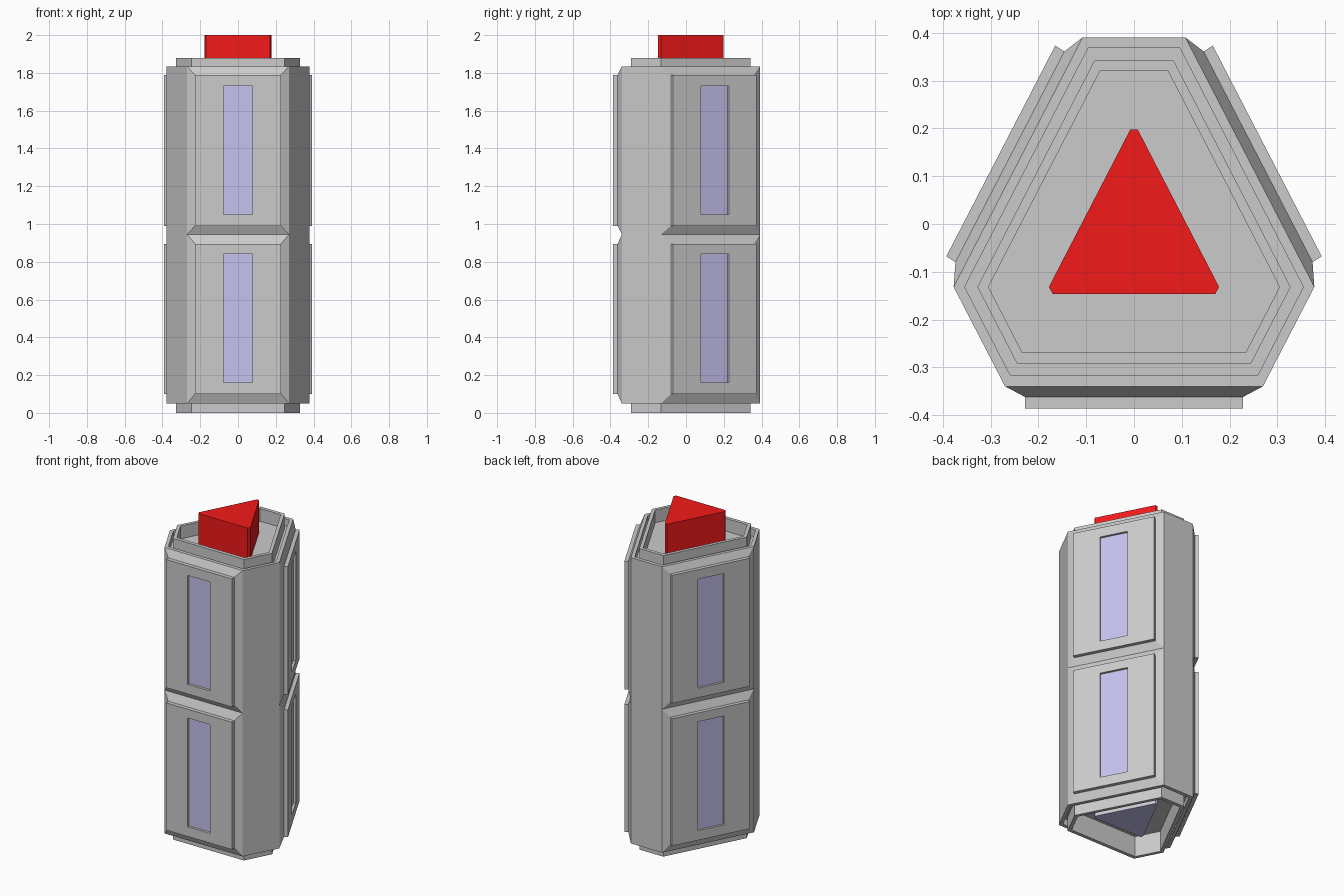
import bpy, bmesh
from math import sqrt, pi
from mathutils import Matrix, Vector

if "Cube" in bpy.data.objects:
    bpy.data.objects.remove(bpy.data.objects["Cube"])

STRETCH, SHIFT = 1.117, -0.027      # the triangular plan is stretched along y
LONG, SHORT = 0.54, 0.215           # long and short sides of the body hexagon
APOTHEM = (LONG + 2 * SHORT) / (2 * sqrt(3))


def material(name, color):
    m = bpy.data.materials.new(name)
    m.diffuse_color = color
    m.use_nodes = True
    m.node_tree.nodes["Principled BSDF"].inputs["Base Color"].default_value = m.diffuse_color
    return m


def place(side, x, dist, z=0.0):
    """Point on one of the three long sides, turned and stretched into place."""
    p = Matrix.Rotation(side * 2 * pi / 3, 3, 'Z') @ Vector((x, -dist, z))
    return (p.x, p.y * STRETCH + SHIFT, p.z)


def truncated_triangle(long, short):
    """Plan outline with three long and three short sides, long side in front."""
    a = (long + 2 * short) / (2 * sqrt(3))
    return [place(k, x, a)[:2] for k in range(3) for x in (-long / 2, long / 2)]


def inset(t):
    d = 2 * t / sqrt(3)
    return truncated_triangle(LONG - d, SHORT - d)


def loft(name, rings, cap_start=True, cap_end=True, mat=None):
    """Skin a list of matching point rings."""
    bm = bmesh.new()
    vs = [[bm.verts.new(p) for p in r] for r in rings]
    for a, b in zip(vs, vs[1:]):
        n = len(a)
        for i in range(n):
            bm.faces.new((a[i], a[(i + 1) % n], b[(i + 1) % n], b[i]))
    if cap_start:
        bm.faces.new(vs[0][::-1])
    if cap_end:
        bm.faces.new(vs[-1])
    if cap_start and cap_end:
        bmesh.ops.recalc_face_normals(bm, faces=bm.faces)
    me = bpy.data.meshes.new(name)
    bm.to_mesh(me)
    bm.free()
    ob = bpy.data.objects.new(name, me)
    bpy.context.collection.objects.link(ob)
    if mat:
        me.materials.append(mat)
    return ob


def prism(name, outline, z0, z1, mat=None):
    return loft(name, [[(x, y, z) for x, y in outline] for z in (z0, z1)], mat=mat)


def side_rect(side, half, z0, z1, dist):
    """Upright rectangle on one of the three long sides."""
    return [place(side, x, dist, z) for x, z in
            ((-half, z0), (half, z0), (half, z1), (-half, z1))]


red = material("red", (0.9, 0.01, 0.01, 1))
blue = material("pale_blue", (0.56, 0.54, 0.85, 1))

# Body shell: (inset, height) profile with grooves, rims and recessed ends
profile = [(0.063, 1.80), (0.063, 1.88), (0.043, 1.88), (0.043, 1.79),
           (0.02, 1.79), (0.02, 1.835), (0, 1.835), (0, 0.05),
           (0.02, 0.05), (0.02, 0.09), (0.043, 0.09), (0.043, 0),
           (0.063, 0), (0.063, 0.13)]
loft("body", [[(x, y, z) for x, y in inset(t)] for t, z in profile])

# Raised framed panels with inset windows, two on each long side
levels = {"lower": (0.05, 0.945, 0.10, 0.895, 0.16, 0.84),
          "upper": (0.945, 1.835, 0.99, 1.79, 1.05, 1.73)}
for side in range(3):
    for level, (b0, b1, p0, p1, w0, w1) in levels.items():
        steps = [(LONG / 2, b0, b1, APOTHEM), (0.228, p0, p1, APOTHEM + 0.02),
                 (0.228, p0, p1, APOTHEM + 0.042), (0.077, w0, w1, APOTHEM + 0.042),
                 (0.077, w0, w1, APOTHEM + 0.028)]
        loft(f"{level}_panel_{side + 1}", [side_rect(side, *s) for s in steps],
             cap_start=False, cap_end=False)
        loft(f"{level}_window_{side + 1}",
             [side_rect(side, 0.077, w0, w1, APOTHEM + d) for d in (0.022, 0.028)], mat=blue)

# Red triangular plug on top
triangle = truncated_triangle(0.34, 0.016)
prism("top_plug", triangle, 1.80, 2.0, red)

# Matching grey plug with a blue face in the bottom recess
prism("bottom_plug", triangle, 0.055, 0.13)
prism("bottom_plug_face", triangle, 0.05, 0.055, blue)
